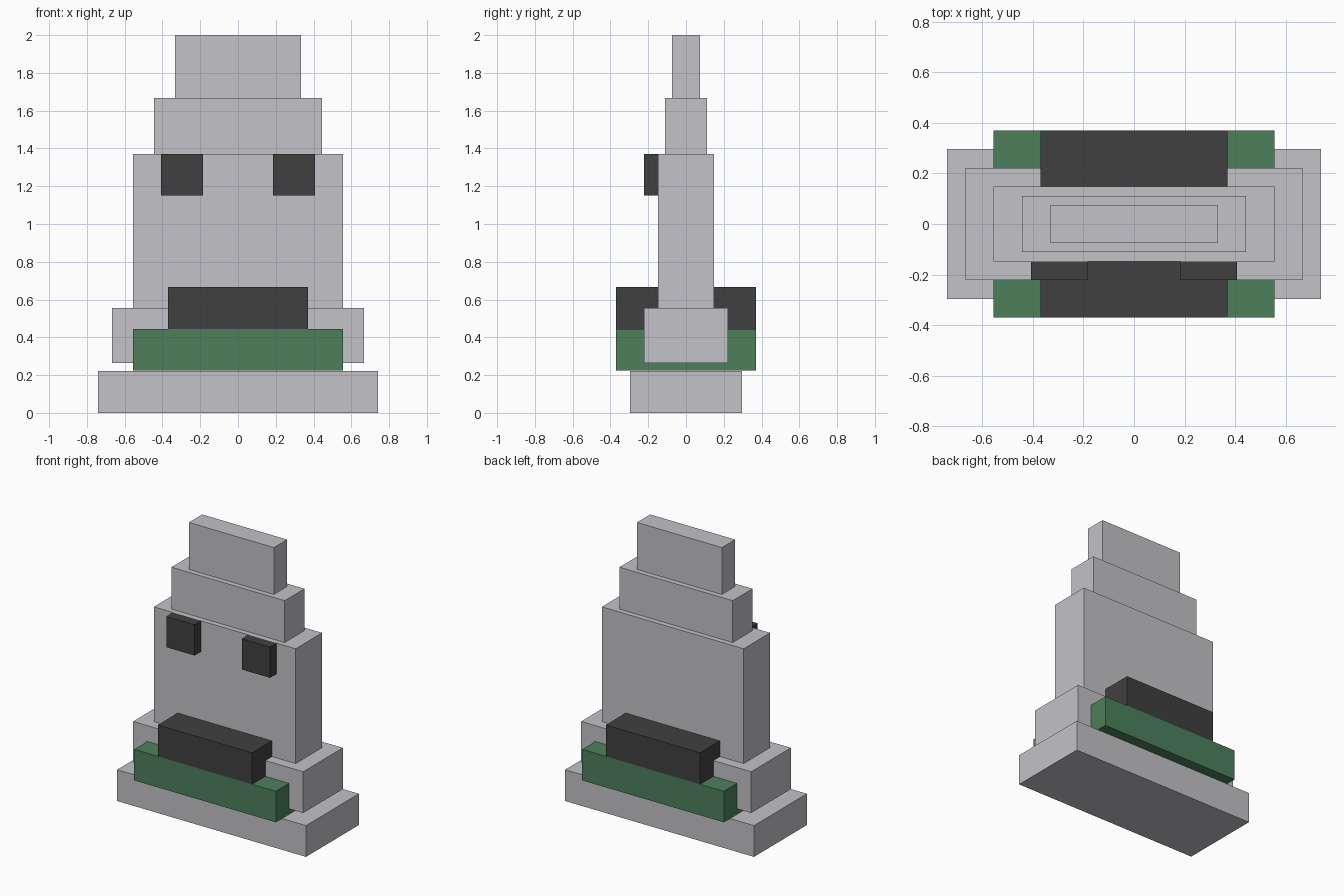
import bpy
import bmesh
from mathutils import Vector

# Remove the default cube
cube = bpy.data.objects.get("Cube")
if cube:
    bpy.data.objects.remove(cube, do_unlink=True)


def make_material(name, rgb):
    mat = bpy.data.materials.new(name)
    mat.use_nodes = True
    color = (*rgb, 1.0)
    mat.diffuse_color = color
    bsdf = next(n for n in mat.node_tree.nodes if n.type == 'BSDF_PRINCIPLED')
    bsdf.inputs["Base Color"].default_value = color
    return mat


stone = make_material("pale_grey", (0.546, 0.546, 0.578))
green = make_material("leaf_green", (0.074, 0.216, 0.107))
charcoal = make_material("charcoal", (0.051, 0.051, 0.051))


def box(name, mat, half_x, half_y, bottom, top, x=0.0, y=0.0):
    """Flat-sided block given by half widths, bottom and top heights."""
    mesh = bpy.data.meshes.new(name)
    bm = bmesh.new()
    bmesh.ops.create_cube(bm, size=2)
    bmesh.ops.scale(bm, vec=Vector((half_x, half_y, (top - bottom) / 2)), verts=bm.verts)
    bm.to_mesh(mesh)
    bm.free()
    mesh.materials.append(mat)
    obj = bpy.data.objects.new(name, mesh)
    obj.location = (x, y, (bottom + top) / 2)
    bpy.context.collection.objects.link(obj)
    return obj


# Stepped grey body, from the ground up
box("base", stone, 0.741, 0.296, 0.0, 0.222)
box("lower_block", stone, 0.667, 0.222, 0.263, 0.556)
box("torso", stone, 0.556, 0.148, 0.556, 1.37)
box("upper_tier", stone, 0.444, 0.111, 1.37, 1.667)
box("top_tier", stone, 0.333, 0.074, 1.667, 2.0)

# Bars that pass through the lower body, front to back
box("green_band", green, 0.556, 0.37, 0.224, 0.444)
box("dark_bar", charcoal, 0.37, 0.37, 0.444, 0.667)

# Pair of eyes standing out from the front
for side, sign in (("left", 1), ("right", -1)):
    box(side + "_eye", charcoal, 0.111, 0.037, 1.152, 1.37, x=sign * 0.296, y=-0.185)
